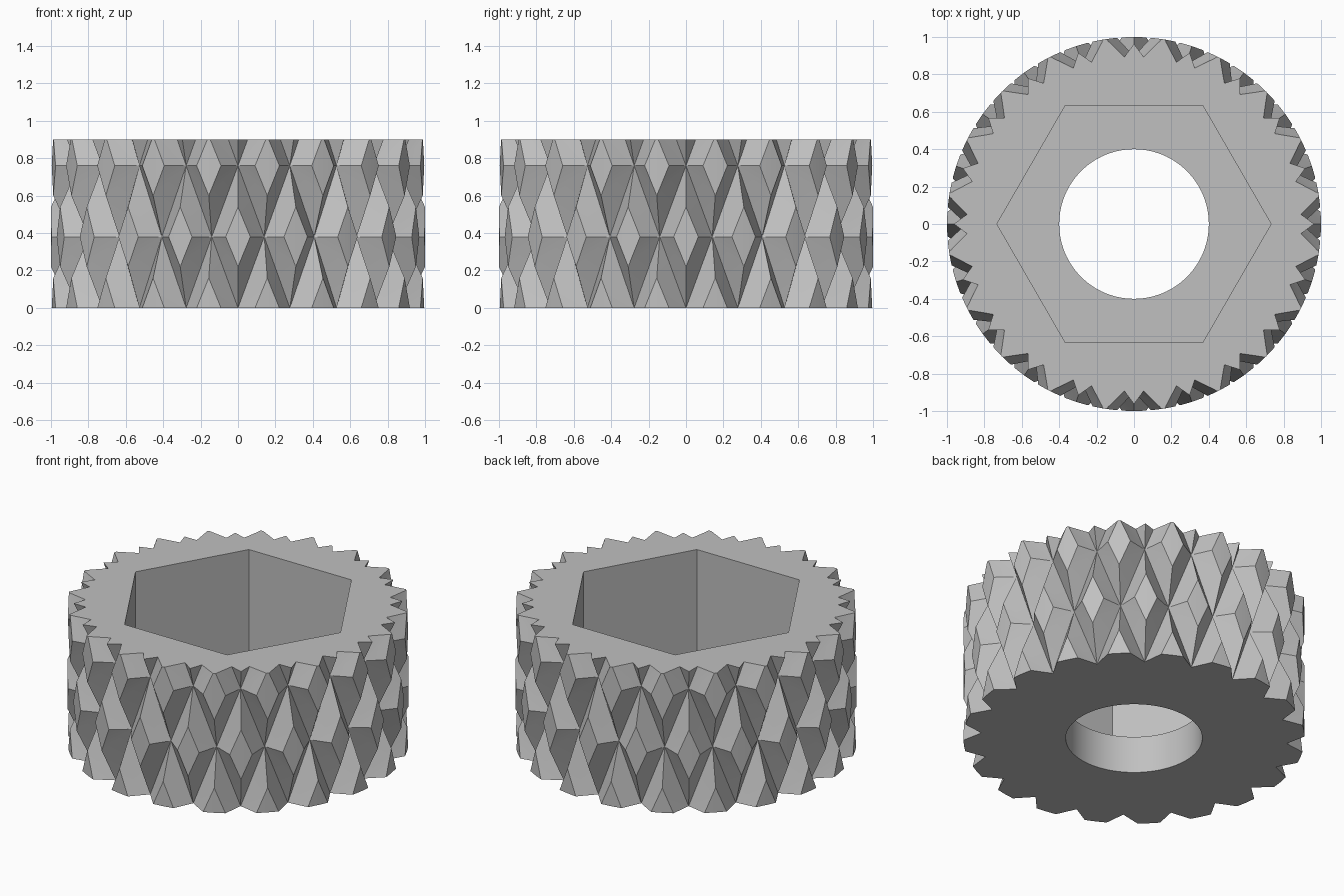
import bpy, bmesh
from math import sin, cos, pi, radians

cube = bpy.data.objects.get("Cube")
if cube:
    bpy.data.objects.remove(cube, do_unlink=True)

HEIGHT, OUTER, VALLEY = 0.9, 1.0, 0.897
COLUMNS, ROW = 40, 0.38      # knurl cells around, and height of one cell
GROOVE = 0.58                # share of a cell taken by the groove wall
FLOOR, HEX_R, BORE_R = 0.24, 0.733, 0.4

grey = bpy.data.materials.new("light grey")
grey.use_nodes = True
colour = (0.53, 0.53, 0.53, 1)
grey.diffuse_color = colour
grey.node_tree.nodes["Principled BSDF"].inputs["Base Color"].default_value = colour


def add_cell(bm, col, row):
    """One knurl cell: a groove along its diagonal and a land in each far corner."""
    flip = (col + row) % 2

    def vert(u, v, r):
        u = 1 - u if flip else u
        a = pi / 2 + (col + u) * 2 * pi / COLUMNS
        return bm.verts.new((r * cos(a), r * sin(a), (row + v) * ROW))

    def face(*points):
        verts = [vert(*p) for p in points]
        bm.faces.new(verts)

    g = GROOVE
    start, end = (0, 0, VALLEY), (1, 1, VALLEY)
    low, side, corner = (g, 0, OUTER), (1, 1 - g, OUTER), (1, 0, OUTER)
    face(start, low, side, end)
    face(low, corner, side)
    mirrored = [(v, u, r) for u, v, r in (low, side, corner)]
    face(start, end, mirrored[1], mirrored[0])
    face(mirrored[0], mirrored[1], mirrored[2])


# Knurled outer wall, trimmed at the top and capped
bm = bmesh.new()
for row in range(3):
    for col in range(COLUMNS):
        add_cell(bm, col, row)
bmesh.ops.remove_doubles(bm, verts=bm.verts, dist=0.0005)
bmesh.ops.triangulate(bm, faces=[f for f in bm.faces if len(f.verts) > 3])
bmesh.ops.bisect_plane(bm, geom=bm.verts[:] + bm.edges[:] + bm.faces[:],
                       plane_co=(0, 0, HEIGHT), plane_no=(0, 0, 1), clear_outer=True)
bmesh.ops.holes_fill(bm, edges=[e for e in bm.edges if e.is_boundary], sides=0)
bmesh.ops.recalc_face_normals(bm, faces=bm.faces)
mesh = bpy.data.meshes.new("knurled_knob")
bm.to_mesh(mesh)
bm.free()
knob = bpy.data.objects.new("knurled_knob", mesh)
bpy.context.collection.objects.link(knob)
mesh.materials.append(grey)


def cut(name, sides, radius, bottom, top, turn=0):
    """Cut an upright prism out of the knob."""
    bpy.ops.mesh.primitive_cylinder_add(vertices=sides, radius=radius, depth=top - bottom,
                                        location=(0, 0, (top + bottom) / 2),
                                        rotation=(0, 0, turn))
    cutter = bpy.context.object
    cutter.name = name
    cutter.hide_render = True
    cutter.data.materials.append(grey)
    mod = knob.modifiers.new(name, "BOOLEAN")
    mod.operation, mod.solver, mod.object = "DIFFERENCE", "EXACT", cutter
    bpy.ops.object.select_all(action="DESELECT")
    knob.select_set(True)
    bpy.context.view_layer.objects.active = knob
    bpy.ops.object.modifier_apply(modifier=name)
    bpy.data.objects.remove(cutter, do_unlink=True)


# Hexagonal pocket from above, round bore through the floor
cut("hex_pocket", 6, HEX_R, FLOOR, HEIGHT + 0.2, radians(30))
cut("round_bore", 96, BORE_R, -0.2, FLOOR + 0.2)

bpy.ops.object.shade_smooth_by_angle(angle=radians(20))
